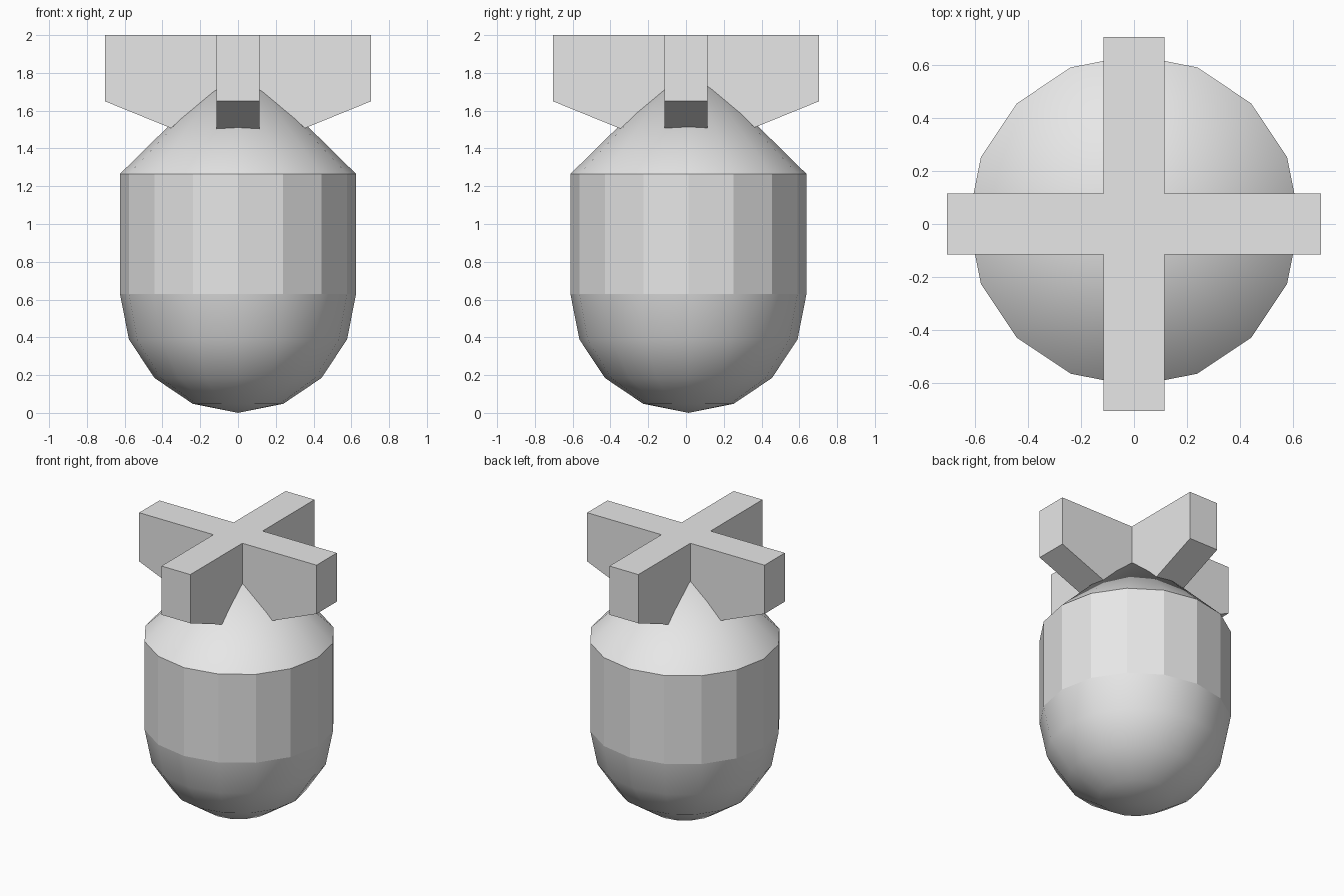
import bpy
import bmesh
from math import sin, cos, pi
from mathutils import Matrix

if "Cube" in bpy.data.objects:
    bpy.data.objects.remove(bpy.data.objects["Cube"], do_unlink=True)

grey = bpy.data.materials.new("light grey")
grey.use_nodes = True
grey.diffuse_color = (0.8, 0.8, 0.8, 1)
grey.node_tree.nodes["Principled BSDF"].inputs["Base Color"].default_value = (0.8, 0.8, 0.8, 1)

SIDES = 16
RADIUS = 0.625
SHOULDER = 1.265   # top of the straight wall
NOSE = 0.63        # height of the rounded nose
APEX = 1.88


def finish(bm, name):
    bmesh.ops.recalc_face_normals(bm, faces=bm.faces)
    mesh = bpy.data.meshes.new(name)
    bm.to_mesh(mesh)
    bm.free()
    mesh.materials.append(grey)
    obj = bpy.data.objects.new(name, mesh)
    bpy.context.collection.objects.link(obj)
    return obj


# Body: rounded nose, faceted wall and conical tail, spun around z
bm = bmesh.new()
profile = [(RADIUS * sin(i * pi / 8), NOSE * (1 - cos(i * pi / 8))) for i in range(5)]
profile += [(RADIUS, SHOULDER), (0, APEX)]
verts = [bm.verts.new((r, 0, z)) for r, z in profile]
edges = [bm.edges.new(pair) for pair in zip(verts, verts[1:])]
bmesh.ops.spin(bm, geom=verts + edges, cent=(0, 0, 0), axis=(0, 0, 1),
               angle=2 * pi, steps=SIDES)
bmesh.ops.remove_doubles(bm, verts=bm.verts, dist=0.001)
for face in bm.faces:
    # Only the wall between nose and shoulder is flat shaded
    face.smooth = not NOSE < face.calc_center_median().z < SHOULDER
body = finish(bm, "body")
body.location.y = 0.013

# Tail fins: one cross with sloping undersides
HALF = 0.115
REACH = 0.705
INNER_Z = 1.41
OUTER_Z = 1.65
TOP = 2.0
bm = bmesh.new()
corners = [(-HALF, -HALF), (HALF, -HALF), (HALF, HALF), (-HALF, HALF)]
bm.faces.new([bm.verts.new((x, y, INNER_Z)) for x, y in corners])
for turn in range(4):
    rot = Matrix.Rotation(turn * pi / 2, 3, "Z")
    arm = [(HALF, -HALF, INNER_Z), (REACH, -HALF, OUTER_Z),
           (REACH, HALF, OUTER_Z), (HALF, HALF, INNER_Z)]
    quad = [bm.verts.new(p) for p in arm]
    bmesh.ops.rotate(bm, verts=quad, cent=(0, 0, 0), matrix=rot)
    bm.faces.new(quad)
bmesh.ops.remove_doubles(bm, verts=bm.verts, dist=0.001)
grown = bmesh.ops.extrude_face_region(bm, geom=bm.faces[:], use_keep_orig=True)
for item in grown["geom"]:
    if isinstance(item, bmesh.types.BMVert):
        item.co.z = TOP
finish(bm, "tail_fins")
